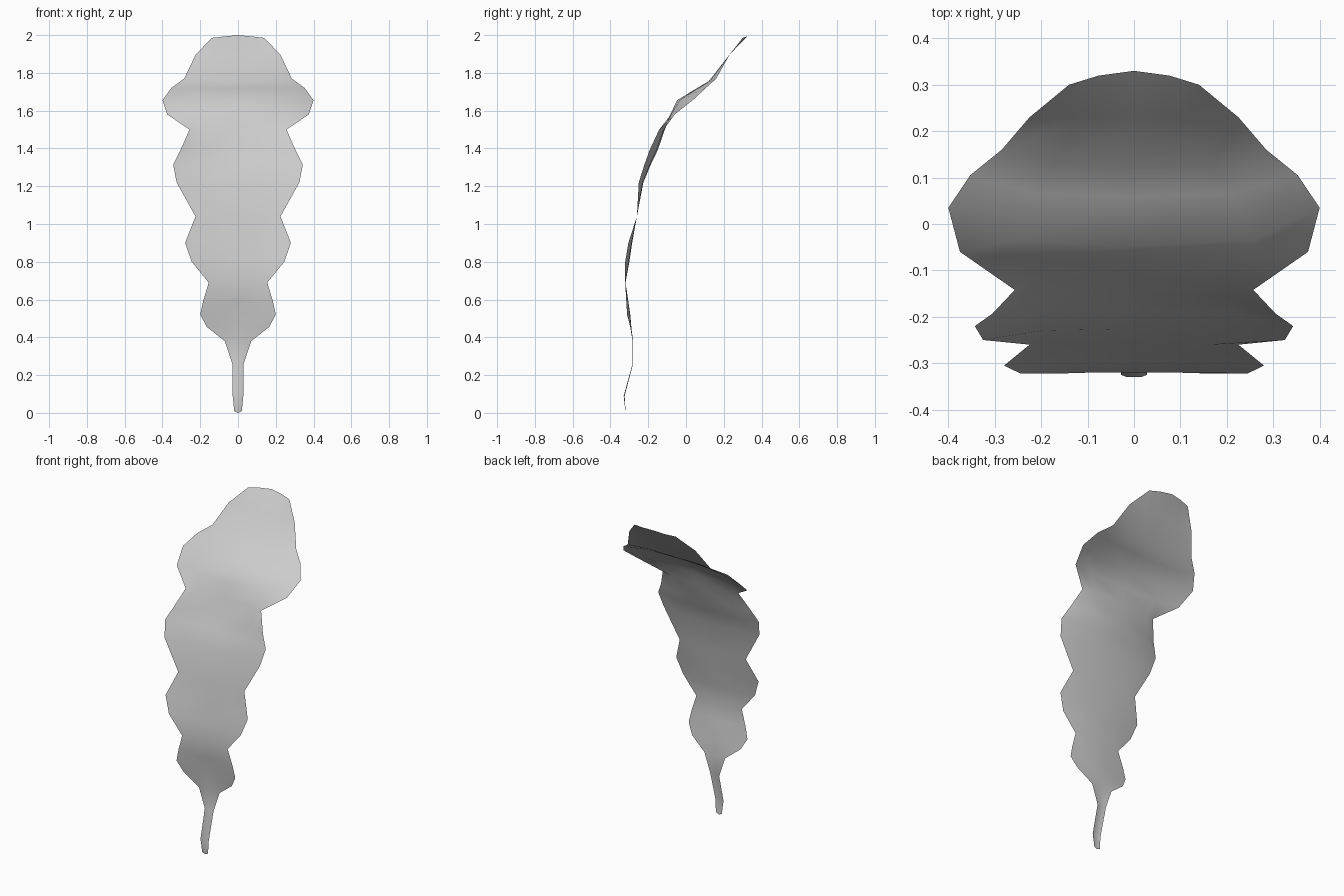
import bpy
import bmesh

cube = bpy.data.objects.get("Cube")
if cube:
    bpy.data.objects.remove(cube, do_unlink=True)

# Lobed outline of one side, from stalk to tip: height, half width, depth
OUTLINE = [
    (0.01, 0.02, -0.32), (0.09, 0.028, -0.325), (0.26, 0.03, -0.28),
    (0.38, 0.07, -0.28), (0.455, 0.165, -0.295), (0.52, 0.2, -0.312),
    (0.59, 0.185, -0.316), (0.69, 0.155, -0.322), (0.8, 0.245, -0.322),
    (0.9, 0.28, -0.305), (1.04, 0.225, -0.26), (1.22, 0.325, -0.25),
    (1.315, 0.343, -0.22), (1.39, 0.305, -0.193), (1.5, 0.257, -0.142),
    (1.58, 0.375, -0.06), (1.655, 0.4, 0.035), (1.72, 0.353, 0.105),
    (1.77, 0.285, 0.16), (1.895, 0.225, 0.23), (1.985, 0.14, 0.3),
]
# Curve of the midrib: height, depth
MIDRIB = [
    (0, -0.32), (0.09, -0.33), (0.26, -0.283), (0.38, -0.283),
    (0.52, -0.295), (0.69, -0.32), (0.8, -0.3), (0.9, -0.285),
    (1.04, -0.26), (1.24, -0.222), (1.39, -0.15), (1.57, -0.088),
    (1.66, -0.045), (1.755, 0.12), (1.87, 0.205), (2, 0.33),
]
# Half width of the flat blade inside the lobes: height, half width
BLADE = [(0, 0.01), (0.38, 0.04), (0.69, 0.1), (1.04, 0.18),
         (1.5, 0.22), (1.66, 0.26), (1.77, 0.17), (2, 0.07)]


def sample(curve, height):
    """Linear interpolation along a curve of (height, value) pairs."""
    for (low, a), (high, b) in zip(curve, curve[1:]):
        if height <= high:
            return a + (b - a) * (height - low) / (high - low)
    return curve[-1][1]


def leaf_row(bm, height, width, depth, rib_height):
    """One cross row of the leaf, mirrored about the midrib."""
    inner = min(sample(BLADE, height), width * 0.75)
    rib_depth = sample(MIDRIB, rib_height)
    inner_height = (height + rib_height) / 2
    blend = 0.25 * inner / width
    inner_depth = sample(MIDRIB, inner_height) * (1 - blend) + depth * blend
    side = [(width, depth, height), (inner, inner_depth, inner_height)]
    points = [(-x, y, z) for x, y, z in side]
    points.append((0, rib_depth, rib_height))
    points.extend(reversed(side))
    return [bm.verts.new(p) for p in points]


def make_material(name, colour):
    mat = bpy.data.materials.new(name)
    mat.use_nodes = True
    mat.diffuse_color = colour
    mat.node_tree.nodes["Principled BSDF"].inputs["Base Color"].default_value = colour
    return mat


# Leaf sheet, stitched row by row
bm = bmesh.new()
rows = []
for height, width, depth in OUTLINE:
    rib_height = height
    if (height, width, depth) == OUTLINE[0]:
        rib_height = 0
    elif (height, width, depth) == OUTLINE[-1]:
        rib_height = 2
    elif height == 1.77:
        rib_height = 1.755
    rows.append(leaf_row(bm, height, width, depth, rib_height))
for lower, upper in zip(rows, rows[1:]):
    for i in range(len(lower) - 1):
        face = bm.faces.new((lower[i], lower[i + 1], upper[i + 1], upper[i]))
        face.smooth = True

mesh = bpy.data.meshes.new("leaf")
bm.to_mesh(mesh)
bm.free()
leaf = bpy.data.objects.new("leaf", mesh)
bpy.context.collection.objects.link(leaf)
mesh.materials.append(make_material("pale grey", (0.6, 0.6, 0.6, 1)))
